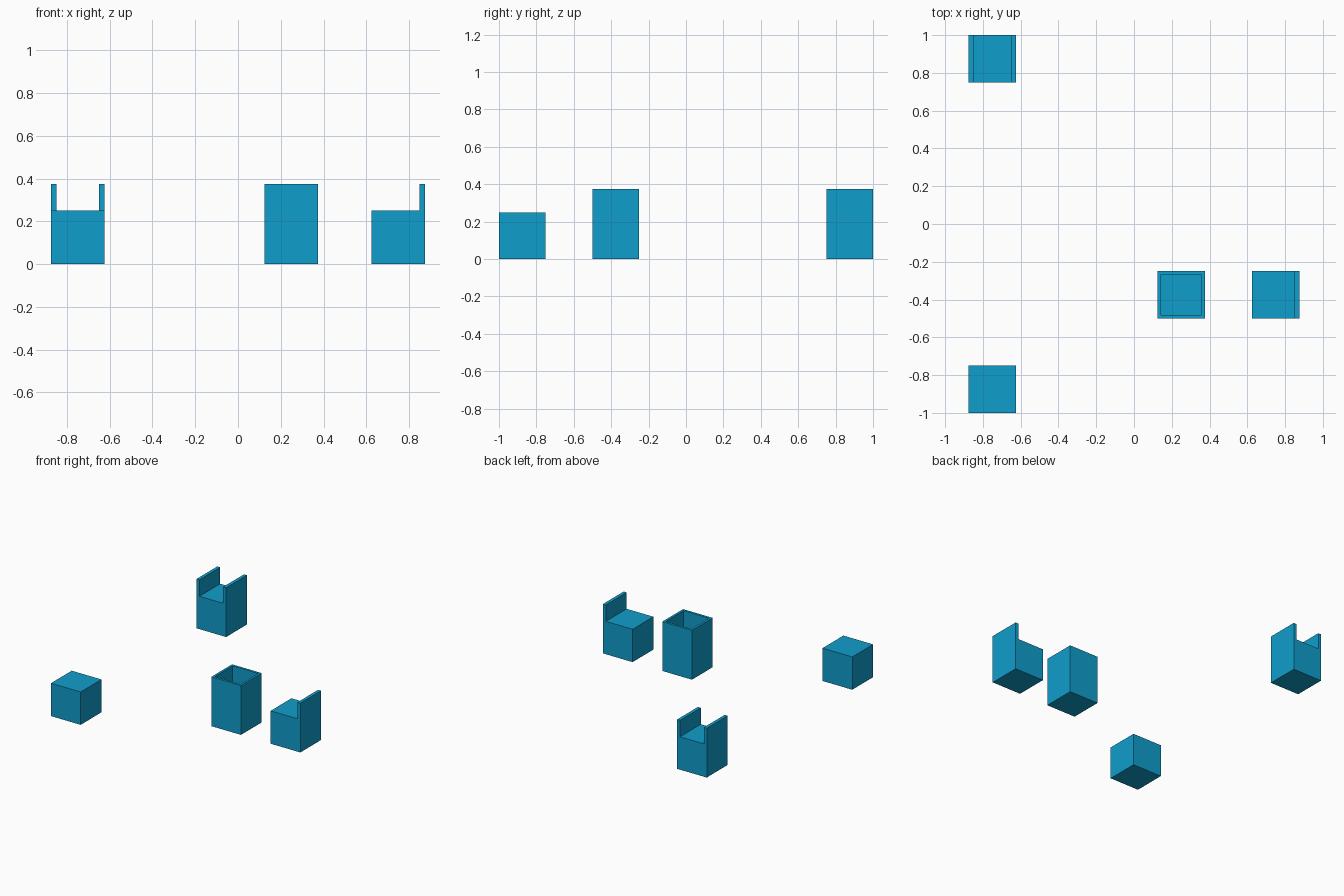
import bpy, bmesh

if "Cube" in bpy.data.objects:
    bpy.data.objects.remove(bpy.data.objects["Cube"])

SIZE, FLOOR, TOP, WALL = 0.25, 0.25, 0.375, 0.025

mat = bpy.data.materials.new("blue")
mat.diffuse_color = (0.005, 0.34, 0.60, 1)
mat.use_nodes = True
mat.node_tree.nodes["Principled BSDF"].inputs["Base Color"].default_value = mat.diffuse_color


def finish(name, bm, x, y):
    bmesh.ops.recalc_face_normals(bm, faces=bm.faces)
    mesh = bpy.data.meshes.new(name)
    bm.to_mesh(mesh)
    bm.free()
    mesh.materials.append(mat)
    obj = bpy.data.objects.new(name, mesh)
    obj.location = (x, y, 0)
    bpy.context.collection.objects.link(obj)


def extruded_block(name, x, y, left=False, right=False):
    """Block with optional raised side walls: an xz profile swept along y."""
    h = SIZE / 2
    pts = [(-h, 0), (h, 0)]
    pts += [(h, TOP), (h - WALL, TOP), (h - WALL, FLOOR)] if right else [(h, FLOOR)]
    pts += [(WALL - h, FLOOR), (WALL - h, TOP), (-h, TOP)] if left else [(-h, FLOOR)]
    bm = bmesh.new()
    face = bm.faces.new([bm.verts.new((px, -h, pz)) for px, pz in pts])
    ext = bmesh.ops.extrude_face_region(bm, geom=[face], use_keep_orig=True)
    moved = [v for v in ext["geom"] if isinstance(v, bmesh.types.BMVert)]
    bmesh.ops.translate(bm, verts=moved, vec=(0, SIZE, 0))
    finish(name, bm, x, y)


def open_box(name, x, y):
    """Block with four walls: the top is inset and sunk to the floor."""
    bm = bmesh.new()
    bmesh.ops.create_cube(bm, size=1)
    for v in bm.verts:
        v.co = (v.co.x * SIZE, v.co.y * SIZE, (v.co.z + 0.5) * TOP)
    bm.normal_update()
    top = max(bm.faces, key=lambda f: f.calc_center_median().z)
    bmesh.ops.inset_region(bm, faces=[top], thickness=WALL)
    sunk = bmesh.ops.extrude_discrete_faces(bm, faces=[top])["faces"][0]
    rim = list(sunk.verts)
    bmesh.ops.translate(bm, verts=rim, vec=(0, 0, FLOOR - TOP))
    finish(name, bm, x, y)


# Four separate blocks
extruded_block("plain_block", -0.75, -0.875)
extruded_block("two_wall_block", -0.75, 0.875, left=True, right=True)
extruded_block("one_wall_block", 0.75, -0.375, right=True)
open_box("four_wall_block", 0.25, -0.375)
